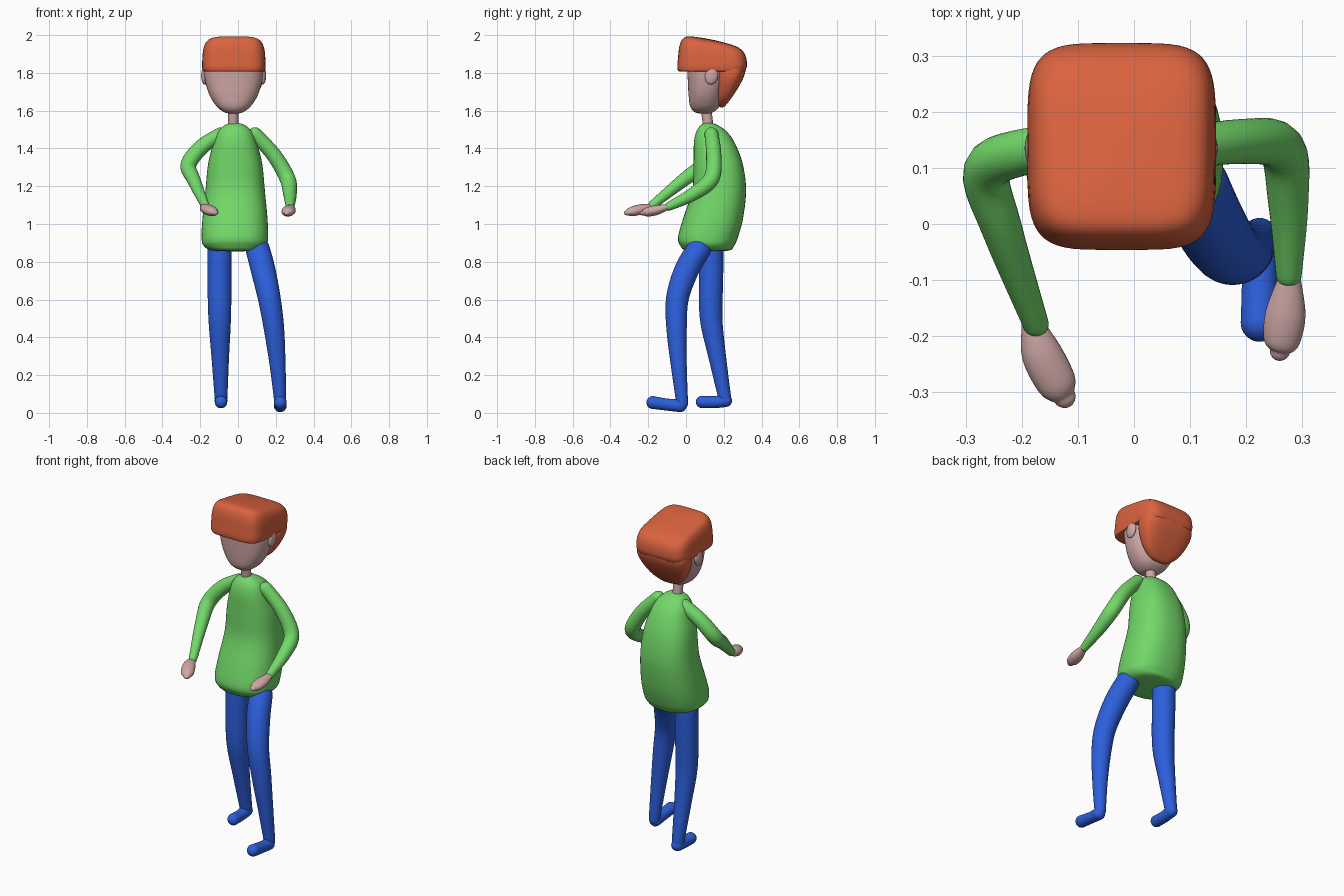
import bpy, bmesh, math
from mathutils import Vector

if "Cube" in bpy.data.objects:
    bpy.data.objects.remove(bpy.data.objects["Cube"])


def material(name, col):
    m = bpy.data.materials.new(name)
    m.diffuse_color = (*col, 1)
    m.use_nodes = True
    m.node_tree.nodes["Principled BSDF"].inputs["Base Color"].default_value = m.diffuse_color
    return m


SKIN = material("skin", (0.62, 0.39, 0.38))
GREEN = material("green", (0.17, 0.69, 0.14))
BLUE = material("blue", (0.026, 0.115, 0.72))
ORANGE = material("orange", (0.71, 0.125, 0.05))
N = 28


def skin_rings(name, rings, mat):
    """Bridge a stack of closed rings and cap both ends."""
    bm = bmesh.new()
    vs = [[bm.verts.new(p) for p in r] for r in rings]
    n = len(vs[0])
    for a, b in zip(vs, vs[1:]):
        for i in range(n):
            j = (i + 1) % n
            bm.faces.new((a[i], a[j], b[j], b[i]))
    bm.faces.new(vs[0][::-1])
    bm.faces.new(vs[-1])
    bmesh.ops.recalc_face_normals(bm, faces=bm.faces[:])
    for f in bm.faces:
        f.smooth = True
    me = bpy.data.meshes.new(name)
    bm.to_mesh(me)
    bm.free()
    me.materials.append(mat)
    ob = bpy.data.objects.new(name, me)
    bpy.context.collection.objects.link(ob)
    return ob


def spline(rows, sub=5):
    """Catmull-Rom through rows of any width."""
    out = []
    p = [rows[0]] + list(rows) + [rows[-1]]
    for k in range(1, len(p) - 2):
        for s in range(sub):
            t = s / sub
            out.append([0.5 * (2 * b + (c - a) * t + (2 * a - 5 * b + 4 * c - d) * t * t
                               + (3 * b - a - 3 * c + d) * t ** 3)
                        for a, b, c, d in zip(*p[k - 1:k + 3])])
    out.append(list(rows[-1]))
    return out


def loft(name, rows, mat, power=2.0, shear=None):
    """Rows (z, centre x, half width, front y, back y) as superellipses."""
    rings = []
    for z, xc, rx, y0, y1 in spline(rows):
        ring = []
        for i in range(N * 2):
            a = math.pi * i / N
            c, s = math.cos(a), math.sin(a)
            x = xc + rx * math.copysign(abs(c) ** (2 / power), c)
            y = (y0 + y1) / 2 + (y1 - y0) / 2 * math.copysign(abs(s) ** (2 / power), s)
            ring.append((x, y, z + (shear(y, z) if shear else 0)))
        rings.append(ring)
    return skin_rings(name, rings, mat)


def tube(name, pts, mat, flat=1.0):
    """Round-ended tube through points (x, y, z, radius)."""
    path = [(Vector(p[:3]), p[3]) for p in spline(pts)]
    tang = [(path[min(i + 1, len(path) - 1)][0] - path[max(i - 1, 0)][0]).normalized()
            for i in range(len(path))]
    (p0, r0), (p1, r1), t0, t1 = path[0], path[-1], tang[0], tang[-1]
    angs = [math.radians(d) for d in (3, 20, 40, 60, 75)]
    start = [(p0 - t0 * r0 * math.cos(a), r0 * math.sin(a), t0) for a in angs]
    end = [(p1 + t1 * r1 * math.cos(a), r1 * math.sin(a), t1) for a in reversed(angs)]
    full = start + [(p, r, t) for (p, r), t in zip(path, tang)] + end
    u, prev, rings = t0.orthogonal().normalized(), t0, []
    for p, r, t in full:
        u = prev.rotation_difference(t) @ u
        v = t.cross(u)
        prev = t
        ring = []
        for i in range(N):
            a = 2 * math.pi * i / N
            o = (u * math.cos(a) + v * math.sin(a)) * r
            o.z *= flat
            ring.append(p + o)
        rings.append(ring)
    return skin_rings(name, rings, mat)


# Sweater body
loft("torso", [(.855, -.017, .01, .11, .13), (.86, -.017, .12, 0, .23),
               (.885, -.017, .165, -.03, .255), (.93, -.017, .176, -.042, .275),
               (1.03, -.016, .172, -.015, .302), (1.18, -.015, .157, .033, .318),
               (1.32, -.015, .143, .04, .3), (1.43, -.015, .115, .042, .258),
               (1.49, -.016, .09, .055, .215), (1.525, -.017, .05, .08, .165),
               (1.537, -.017, .008, .11, .125)], GREEN, 2.4)

# Sleeves
tube("sleeve_a", [(-.09, .14, 1.475, .037), (-.19, .13, 1.41, .041), (-.262, .095, 1.315, .042),
                  (-.235, -.01, 1.235, .036), (-.175, -.178, 1.1, .023)], GREEN)
tube("sleeve_b", [(.09, .135, 1.475, .037), (.19, .147, 1.365, .04), (.262, .135, 1.24, .042),
                  (.275, .04, 1.16, .036), (.276, -.09, 1.093, .023)], GREEN)

# Hands
tube("hand_a", [(-.18, -.18, 1.092, .021), (-.165, -.23, 1.08, .036),
                (-.137, -.285, 1.066, .035), (-.124, -.308, 1.06, .02)], SKIN, .72)
tube("hand_b", [(.277, -.1, 1.09, .021), (.27, -.16, 1.073, .036),
                (.263, -.21, 1.062, .032), (.26, -.226, 1.058, .018)], SKIN, .72)

# Trouser legs
tube("leg_a", [(-.098, .135, .86, .064), (-.098, .133, .7, .064), (-.097, .133, .5, .06),
               (-.094, .165, .3, .047), (-.09, .205, .08, .034)], BLUE)
tube("leg_b", [(.105, .068, .865, .064), (.132, .005, .76, .065), (.165, -.045, .61, .06),
               (.19, -.05, .45, .054), (.21, -.038, .25, .042), (.224, -.02, .05, .031)], BLUE)

# Feet
tube("foot_a", [(-.09, .21, .065, .034), (-.09, .15, .057, .032), (-.09, .085, .058, .033)], BLUE)
tube("foot_b", [(.224, -.03, .038, .034), (.224, -.1, .044, .032), (.224, -.176, .055, .034)], BLUE)

# Neck, head and ears
tube("neck", [(-.026, .12, 1.5, .028), (-.026, .105, 1.62, .028)], SKIN)
loft("head", [(1.585, -.023, .01, .09, .11), (1.59, -.023, .045, .05, .14),
              (1.62, -.023, .088, .023, .175), (1.68, -.023, .127, .014, .195),
              (1.75, -.023, .149, .01, .21), (1.82, -.023, .157, .008, .22),
              (1.88, -.023, .14, .02, .22), (1.9, -.023, .01, .1, .12)], SKIN, 2.4)
for side, x in (("a", -.178), ("b", .132)):
    bpy.ops.mesh.primitive_uv_sphere_add(segments=20, ring_count=12, radius=1,
                                         location=(x, .135, 1.785))
    ear = bpy.context.object
    ear.name = "ear_" + side
    ear.scale = (.017, .035, .047)
    ear.rotation_euler = (math.radians(-12), 0, 0)
    ear.data.materials.append(SKIN)
    bpy.ops.object.shade_smooth()

# Hair: blocky top sloping to the back, with a tapering nape
loft("hair_top", [(1.81, -.022, .02, .1, .16), (1.807, -.022, .145, -.02, .29),
                  (1.82, -.022, .166, -.045, .318), (1.88, -.022, .167, -.042, .322),
                  (1.94, -.022, .161, -.034, .312), (1.98, -.022, .142, -.015, .285),
                  (1.997, -.022, .1, .02, .24), (2.004, -.022, .01, .1, .16)],
     ORANGE, 4.5, lambda y, z: -.2 * (y - .0) * max(0, (z - 1.82) / .18))
loft("hair_nape", [(1.617, -.022, .02, .185, .195), (1.628, -.022, .06, .17, .21),
                   (1.67, -.022, .112, .163, .243), (1.74, -.022, .15, .16, .287),
                   (1.8, -.022, .163, .16, .313), (1.86, -.022, .155, .16, .315)],
     ORANGE, 3)
